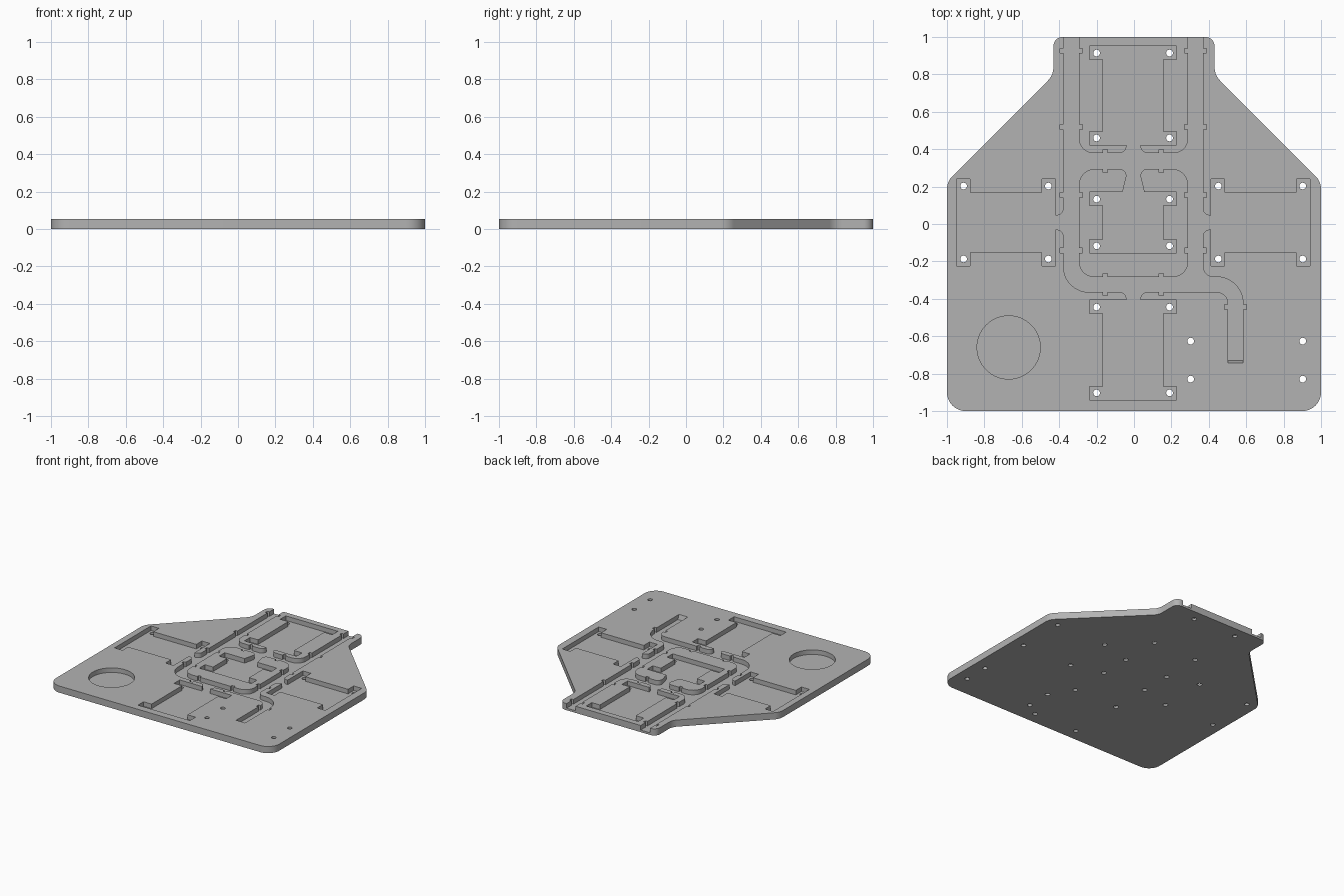
import bpy, bmesh, math
from mathutils import Vector

old = bpy.data.objects.get("Cube")
if old:
    bpy.data.objects.remove(old)

HEIGHT, FLOOR, TOP = 0.054, 0.017, 0.1


def rounded(corners, steps=10):
    """Polygon from (x, y[, radius]) corners, with arcs at the given radii."""
    out, n = [], len(corners)
    for i, c in enumerate(corners):
        p = Vector(c[:2])
        if len(c) == 2:
            out.append(p)
            continue
        a = (Vector(corners[i - 1][:2]) - p).normalized()
        b = (Vector(corners[(i + 1) % n][:2]) - p).normalized()
        half = a.angle(b) / 2
        centre = p + (a + b).normalized() * c[2] / math.sin(half)
        start = p + a * c[2] / math.tan(half) - centre
        end = p + b * c[2] / math.tan(half) - centre
        sweep = start.angle_signed(end)
        for k in range(steps + 1):
            t = -sweep * k / steps
            out.append(centre + Vector((start.x * math.cos(t) - start.y * math.sin(t),
                                        start.x * math.sin(t) + start.y * math.cos(t))))
    return out


def prism(bm, points, z0, z1):
    """Add a closed upright prism and return its top face."""
    area = sum(points[i - 1][0] * p[1] - p[0] * points[i - 1][1] for i, p in enumerate(points))
    if area < 0:
        points = points[::-1]
    low = [bm.verts.new((p[0], p[1], z0)) for p in points]
    high = [bm.verts.new((p[0], p[1], z1)) for p in points]
    bm.faces.new(low[::-1])
    for i in range(len(points)):
        bm.faces.new((low[i - 1], low[i], high[i], high[i - 1]))
    return bm.faces.new(high)


def make_object(name, bm):
    mesh = bpy.data.meshes.new(name)
    bm.to_mesh(mesh)
    bm.free()
    obj = bpy.data.objects.new(name, mesh)
    bpy.context.collection.objects.link(obj)
    return obj


def box(bm, x0, x1, y0, y1):
    prism(bm, [(x0, y0), (x1, y0), (x1, y1), (x0, y1)], FLOOR, TOP)


def disc(x, y, r, n):
    return [(x + r * math.cos(math.tau * k / n), y + r * math.sin(math.tau * k / n))
            for k in range(n)]


# Plate outline with a narrow neck at the back and a rounded top rim
half = [(1, -1, 0.1), (1, 0.227, 0.1), (0.431, 0.796, 0.1), (0.431, 1, 0.05)]
outline = half + [(-c[0], c[1], c[2]) for c in reversed(half)]
bm = bmesh.new()
top = prism(bm, rounded(outline), 0, HEIGHT)
bmesh.ops.bevel(bm, geom=list(top.edges), offset=0.025, segments=5,
                profile=0.5, affect='EDGES')
plate = make_object("base_plate", bm)

# Board pockets: rectangles with a mounting tab at each corner
cut = bmesh.new()
holes = []
pockets = [(-0.238, 0.228, 0.422, 0.952, True), (-0.238, 0.228, -0.155, 0.171, True),
           (-0.238, 0.228, -0.941, -0.406, True), (-0.949, -0.42, -0.225, 0.241, False),
           (0.413, 0.94, -0.225, 0.241, False)]
TAB, INSET = 0.072, 0.038
for x0, x1, y0, y1, upright in pockets:
    xa, xb, ya, yb = x0 + TAB, x1 - TAB, y0 + TAB, y1 - TAB
    if upright:
        shape = [(x0, y0), (x1, y0), (x1, ya), (xb, ya), (xb, yb), (x1, yb),
                 (x1, y1), (x0, y1), (x0, yb), (xa, yb), (xa, ya), (x0, ya)]
    else:
        shape = [(x0, y0), (xa, y0), (xa, ya), (xb, ya), (xb, y0), (x1, y0),
                 (x1, y1), (xb, y1), (xb, yb), (xa, yb), (xa, y1), (x0, y1)]
    prism(cut, shape, FLOOR, TOP)
    holes += [(x, y) for x in (x0 + INSET, x1 - INSET) for y in (y0 + INSET, y1 - INSET)]

# Cable channels: long U with a tail, and the cross bar
L0, L1, R0, R1 = -0.377, -0.294, 0.289, 0.369
B0, B1, C0, C1 = -0.364, -0.283, 0.294, 0.38
T0, T1, END = 0.503, 0.583, -0.759
channel = [(L0, 1.1), (L0, B0, 0.135), (T0, B0, 0.06), (T0, END), (T1, END),
           (T1, B1, 0.14), (R1, B1, 0.055), (R1, 1.1), (R0, 1.1),
           (R0, B1, 0.08), (L1, B1, 0.08), (L1, 1.1)]
prism(cut, rounded(channel), FLOOR, TOP)
for v in cut.verts:  # sloped end of the tail
    if abs(v.co.y - END) < 0.001 and v.co.z < HEIGHT and v.co.x > T0 - 0.01:
        v.co.y += 0.03
bar = [(L1 - 0.04, 0.5), (L1, 0.5), (L1, C1, 0.075), (R0, C1, 0.075), (R0, 0.5),
       (R0 + 0.04, 0.5), (R0 + 0.04, 0.18), (R0, 0.18), (R0, C0, 0.085),
       (L1, C0, 0.085), (L1, 0.18), (L1 - 0.04, 0.18)]
prism(cut, rounded(bar), FLOOR, TOP)


# Flared openings joining each pocket to its channel
def opening(x, y, dx, dy, wall, mouth=0.0375):
    """Passage from the pocket edge (x, y) through a wall in direction (dx, dy)."""
    arc = [(0.0375 + 0.035 * (1 - math.cos(t)), wall - 0.038 + 0.038 * math.sin(t))
           for t in (k * math.pi / 16 for k in range(9))]
    side = [(mouth, -0.03), (mouth, 0)] + arc + [(arc[-1][0], wall + 0.03)]
    local = side + [(-u, v) for u, v in reversed(side)]
    prism(cut, [(x + u * dy + v * dx, y - u * dx + v * dy) for u, v in local], FLOOR, TOP)


opening(-0.003, 0.422, 0, -1, 0.042)
opening(-0.003, 0.171, 0, 1, C0 - 0.171, 0.058)
opening(-0.003, -0.406, 0, 1, 0.042)
opening(-0.42, 0.008, 1, 0, 0.043)
opening(0.413, 0.008, -1, 0, 0.044)

# Clip notches across the channels
N, W = 0.019, 0.013
for y in (0.926, 0.519, 0.155, -0.142):
    for x0, x1 in ((L0, L1), (R0, R1)):
        box(cut, x0 - N, x1 + N, y - W, y + W)
for x in (-0.154, 0.146):
    for y0, y1 in ((B0, B1), (C0, C1)):
        box(cut, x - W, x + W, y0 - N, y1 + N)
box(cut, T0 - N, T1 + N, -0.457, -0.431)

# Round recess
prism(cut, disc(-0.67, -0.66, 0.169, 64), FLOOR, TOP)
recess_cutter = make_object("recess_cutter", cut)

# Screw holes, including four beside the tail
drill = bmesh.new()
holes += [(x, y) for x in (0.303, 0.902) for y in (-0.626, -0.829)]
for x, y in holes:
    prism(drill, disc(x, y, 0.018, 20), -0.1, TOP)
hole_cutter = make_object("hole_cutter", drill)

# Cut the plate
for cutter, overlaps in ((recess_cutter, True), (hole_cutter, False)):
    mod = plate.modifiers.new(cutter.name, 'BOOLEAN')
    mod.operation = 'DIFFERENCE'
    mod.solver = 'EXACT'
    mod.use_self = overlaps
    mod.object = cutter
    cutter.hide_render = True
    cutter.hide_viewport = True
    cutter.display_type = 'WIRE'

# Plain grey finish
grey = bpy.data.materials.new("plain_grey")
grey.use_nodes = True
colour = (0.45, 0.45, 0.45, 1)
grey.diffuse_color = colour
grey.node_tree.nodes["Principled BSDF"].inputs["Base Color"].default_value = colour
for obj in (plate, recess_cutter, hole_cutter):
    obj.data.materials.append(grey)

# Bake the cuts, then smooth the rounded edges
bpy.context.view_layer.update()
result = bpy.data.meshes.new_from_object(
    plate.evaluated_get(bpy.context.evaluated_depsgraph_get()))
plate.modifiers.clear()
plate.data = result
for cutter in (recess_cutter, hole_cutter):
    bpy.data.objects.remove(cutter)
bpy.ops.object.select_all(action='DESELECT')
plate.select_set(True)
bpy.context.view_layer.objects.active = plate
bpy.ops.object.shade_smooth_by_angle(angle=math.radians(30))
